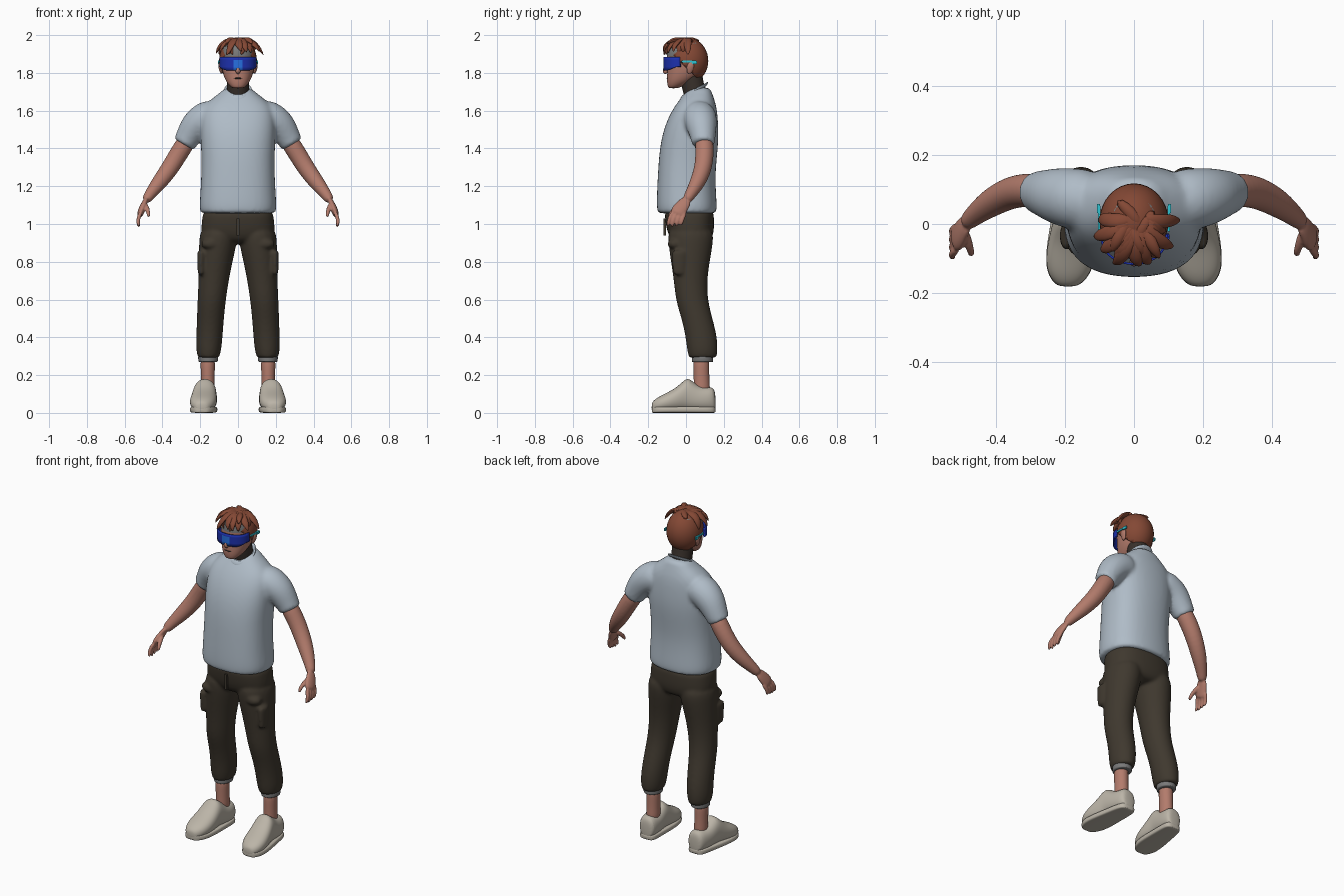
import bpy, bmesh, math, random
from mathutils import Vector

if "Cube" in bpy.data.objects:
    bpy.data.objects.remove(bpy.data.objects["Cube"])
random.seed(4)


def material(name, r, g, b):
    m = bpy.data.materials.new(name)
    m.use_nodes = True
    m.diffuse_color = (r, g, b, 1)
    m.node_tree.nodes["Principled BSDF"].inputs["Base Color"].default_value = (r, g, b, 1)
    return m


SKIN = material("skin", .45, .20, .15)
HAIR = material("auburn hair", .23, .065, .035)
SHIRT = material("pale blue grey cloth", .43, .50, .57)
PANTS = material("dark brown cloth", .05, .040, .028)
SHOE = material("cream leather", .50, .46, .39)
GREY = material("grey trim", .19, .19, .19)
DARK = material("dark neck", .04, .03, .024)
BLUE = material("deep blue lens", .012, .03, .42)
LIGHT = material("bright blue lens", .02, .16, .75)
CYAN = material("cyan frame", .03, .55, .65)


def skin_rings(bm, rings):
    """Bridge closed loops of points and cap both ends."""
    loops = [[bm.verts.new(p) for p in r] for r in rings]
    n = len(loops[0])
    for a, b in zip(loops, loops[1:]):
        for i in range(n):
            bm.faces.new((a[i], a[(i + 1) % n], b[(i + 1) % n], b[i]))
    bm.faces.new(loops[0][::-1])
    bm.faces.new(loops[-1])


def oval(c, u, v, power=2, n=16):
    pts = []
    for i in range(n):
        a = math.tau * i / n
        s, t = math.cos(a), math.sin(a)
        pts.append(Vector(c) + u * math.copysign(abs(s) ** (2 / power), s)
                   + v * math.copysign(abs(t) ** (2 / power), t))
    return pts


def stack(bm, rows, power=2):
    """Level rings: x, front y, back y, z, half width."""
    skin_rings(bm, [oval((x, (f + b) / 2, z), Vector((w, 0, 0)), Vector((0, (b - f) / 2, 0)), power)
                    for x, f, b, z, w in rows])


def tube(bm, path, flat=1.0, ref=(0, 1, 0), n=12):
    """Rings across a path of x, y, z, radius."""
    pts = [Vector(p[:3]) for p in path]
    rings = []
    for i, p in enumerate(pts):
        t = (pts[min(i + 1, len(pts) - 1)] - pts[max(i - 1, 0)]).normalized()
        u = t.cross(Vector(ref)).normalized()
        v = t.cross(u)
        rings.append(oval(p, u * path[i][3] * flat, v * path[i][3], 2, n))
    skin_rings(bm, rings)


def block(bm, centre, size):
    made = bmesh.ops.create_cube(bm, size=1)["verts"]
    bmesh.ops.scale(bm, vec=size, verts=made)
    bmesh.ops.translate(bm, vec=centre, verts=made)


def finish(name, bm, *mats, mirror=False, sub=2, fuse=0, thick=0, rule=None):
    bmesh.ops.recalc_face_normals(bm, faces=bm.faces)
    me = bpy.data.meshes.new(name)
    bm.to_mesh(me)
    bm.free()
    ob = bpy.data.objects.new(name, me)
    bpy.context.collection.objects.link(ob)
    for m in mats:
        me.materials.append(m)
    for f in me.polygons:
        if rule:
            f.material_index = rule(f.center)
    if mirror:
        ob.modifiers.new("mirror", "MIRROR").use_mirror_merge = False
    if thick:
        ob.modifiers.new("thickness", "SOLIDIFY").thickness = thick
    if sub:
        ob.modifiers.new("round", "SUBSURF").levels = sub
        ob.modifiers["round"].render_levels = sub
    if fuse:
        r = ob.modifiers.new("fuse", "REMESH")
        r.mode, r.voxel_size, r.use_smooth_shade = "VOXEL", fuse, True
        s = ob.modifiers.new("soften", "SMOOTH")
        s.factor, s.iterations = .5, 4
    bpy.ops.object.select_all(action="DESELECT")
    ob.select_set(True)
    bpy.context.view_layer.objects.active = ob
    bpy.ops.object.shade_smooth_by_angle(angle=math.radians(50))
    return ob


# T-shirt: torso and sleeves fused into one surface
bm = bmesh.new()
stack(bm, [(0, f, b, z, w) for z, w, f, b in (
    (1.055, .198, -.148, .158), (1.062, .202, -.153, .163), (1.09, .209, -.158, .167),
    (1.16, .203, -.157, .162), (1.26, .198, -.152, .158), (1.36, .197, -.146, .167),
    (1.46, .203, -.132, .176), (1.55, .204, -.103, .172), (1.62, .19, -.065, .164),
    (1.665, .14, -.03, .15), (1.70, .09, -.002, .137), (1.725, .068, .025, .128))], 2.4)
for s in (1, -1):
    tube(bm, [(s * x, y, z, r) for x, y, z, r in (
        (.10, .065, 1.575, .09), (.17, .072, 1.565, .095), (.225, .082, 1.525, .086), (.262, .09, 1.465, .07),
        (.283, .092, 1.428, .063), (.288, .092, 1.42, .062))])
finish("t_shirt", bm, SHIRT, fuse=.011)

# Ribbed collar
bm = bmesh.new()
loop = [Vector((.068 * math.cos(a), .043 - .066 * math.sin(a), 1.705 - .035 * math.sin(a)))
        for a in (math.tau * i / 24 for i in range(24))]
hoops = []
for i, p in enumerate(loop):
    out = (p - Vector((0, .043, 1.705))).normalized()
    hoops.append([bm.verts.new(q) for q in oval(p, out * .008, Vector((0, .006, .013)), 2, 8)])
for i in range(24):
    a, b = hoops[i], hoops[(i + 1) % 24]
    for j in range(8):
        bm.faces.new((a[j], a[(j + 1) % 8], b[(j + 1) % 8], b[j]))
finish("shirt_collar", bm, SHIRT, sub=1)

# Cargo trousers: hips, legs and pockets fused
bm = bmesh.new()
stack(bm, [(0, -.115, .147, 1.085, .185), (0, -.115, .15, 1.04, .192), (0, -.105, .152, .97, .2),
           (0, -.085, .14, .92, .19), (0, -.05, .11, .895, .15)], 2.5)
for s in (1, -1):
    stack(bm, [(s * x, f, b, z, w) for x, f, b, z, w in (
        (.1, -.1, .15, 1.0, .1), (.106, -.097, .147, .9, .103), (.12, -.08, .125, .79, .09),
        (.13, -.065, .113, .69, .081), (.14, -.055, .118, .59, .076), (.146, -.025, .142, .5, .073),
        (.151, -.005, .165, .41, .071), (.155, .003, .17, .34, .069), (.156, .012, .165, .3, .06),
        (.156, .015, .16, .29, .055))])
    tube(bm, [(s * .196, -.035, z, r) for z, r in ((.73, .03), (.74, .038), (.85, .043), (.86, .04))], .5, (0, 1, 0))
    block(bm, (s * .145, -.06, .895), (.12, .09, .07))
finish("cargo_trousers", bm, PANTS, fuse=.009)

# Waistband front and fly seam
bm = bmesh.new()
block(bm, (0, -.113, .985), (.014, .012, .09))
finish("fly", bm, PANTS, sub=0)

# Trouser cuffs and bare ankles
bm = bmesh.new()
stack(bm, [(.158, .03, .145, z, w) for z, w in ((.268, .047), (.272, .053), (.297, .055), (.31, .05))])
finish("trouser_cuff", bm, GREY, mirror=True)
bm = bmesh.new()
stack(bm, [(.16, .036, .125, .31, .042), (.16, .04, .123, .22, .037), (.16, .04, .126, .15, .037),
           (.16, .04, .13, .1, .04)])
finish("ankle", bm, SKIN, mirror=True)

# Shoes: rings from heel to toe, plus a flat sole
bm = bmesh.new()
for rows, low, power in ((((.157, .03, .1), (.145, .05, .14), (.105, .058, .135), (.06, .06, .145), (.015, .061, .188),
                     (-.01, .064, .175), (-.05, .07, .135), (-.1, .073, .108), (-.145, .062, .086),
                     (-.172, .04, .066), (-.182, .022, .05)), .008, 2.3),
                   (((.158, .03, .032), (.14, .055, .034), (.05, .062, .034), (-.06, .074, .034),
                     (-.13, .07, .034), (-.168, .047, .034), (-.182, .025, .032)), 0, 5)):
    skin_rings(bm, [oval((.176 - .09 * y, y, (low + h) / 2), Vector((w, 0, 0)),
                         Vector((0, 0, (h - low) / 2)), power) for y, w, h in rows])
finish("shoe", bm, SHOE, mirror=True)

# Arms and hands fused
bm = bmesh.new()
tube(bm, [(.25, .093, 1.47, .052), (.31, .1, 1.38, .051), (.36, .092, 1.295, .049), (.42, .06, 1.215, .043),
          (.468, .022, 1.155, .03), (.49, 0, 1.12, .026)])
tube(bm, [(.483, .008, 1.135, .027), (.498, -.012, 1.105, .037), (.512, -.04, 1.07, .043),
          (.52, -.05, 1.045, .038)], .45)
for i in range(4):
    y = -.083 + .023 * i
    tube(bm, [(.513, y + .012, 1.065, .012), (.526, y - .002, 1.035, .012),
              (.531, y - .01, 1.008, .011), (.523, y - .015, .982 + .005 * abs(i - 1), .008)], n=8)
tube(bm, [(.494, -.02, 1.105, .016), (.482, -.052, 1.085, .014), (.474, -.08, 1.06, .012),
          (.472, -.092, 1.035, .009)], n=8)
finish("arm", bm, SKIN, mirror=True, fuse=.005)

# Neck
bm = bmesh.new()
tube(bm, [(0, .06, 1.64, .064), (0, .045, 1.7, .061), (0, .03, 1.76, .062), (0, .025, 1.82, .06)])
finish("neck", bm, DARK)

# Head with a grey upper forehead
bm = bmesh.new()
stack(bm, [(0, f, b, z, w) for z, w, f, b in (
    (1.718, .026, -.09, -.045), (1.728, .042, -.097, -.02), (1.752, .063, -.102, .03), (1.785, .078, -.102, .075),
    (1.82, .086, -.1, .095), (1.86, .089, -.102, .102), (1.885, .09, -.104, .104), (1.925, .087, -.1, .1),
    (1.96, .068, -.075, .08), (1.98, .035, -.04, .045))], 2.2)
finish("head", bm, SKIN, GREY, rule=lambda c: int(c.z > 1.885))

# Nose, mouth and ears
bm = bmesh.new()
tube(bm, [(0, -.1, 1.85, .009), (0, -.108, 1.825, .012), (0, -.113, 1.808, .015), (0, -.101, 1.797, .01)])
finish("nose", bm, SKIN)
bm = bmesh.new()
tube(bm, [(-.027, -.094, 1.771, .002), (0, -.103, 1.772, .004), (.027, -.094, 1.771, .002)], ref=(0, 0, 1))
finish("mouth", bm, DARK)
bm = bmesh.new()
tube(bm, [(.086, .015, 1.795, .011), (.092, .02, 1.815, .017), (.096, .025, 1.84, .021), (.092, .025, 1.86, .012)], .5)
finish("ear", bm, SKIN, mirror=True)

# Wraparound visor: deep blue with a bright centre, slanted lower corners
bm = bmesh.new()
cols = []
for i in range(25):
    a = math.radians(-178 + 176 * i / 24)
    x, y = .098 * math.cos(a), -.025 - .094 * math.sin(-a) ** .8
    side = abs(x) / .098
    cols.append([bm.verts.new((x, y, z)) for z in (1.812 + .022 * side ** 6, 1.832, 1.868, 1.883)])
for a, b in zip(cols, cols[1:]):
    for j in range(3):
        bm.faces.new((a[j], b[j], b[j + 1], a[j + 1]))
finish("visor", bm, BLUE, LIGHT, sub=0, thick=.006, rule=lambda c: int(abs(c.x) < .024 and c.z < 1.87))
bm = bmesh.new()
block(bm, (.101, .015, 1.86), (.008, .075, .009))
block(bm, (.103, .045, 1.856), (.008, .025, .016))
finish("visor_temple", bm, CYAN, mirror=True, sub=0)

# Hair cap, trimmed along a hairline sloping down to the nape
bm = bmesh.new()
bmesh.ops.create_uvsphere(bm, u_segments=32, v_segments=20, radius=1)
bmesh.ops.scale(bm, vec=(.1, .11, .122), verts=bm.verts)
bmesh.ops.translate(bm, vec=(0, .008, 1.864), verts=bm.verts)
bmesh.ops.bisect_plane(bm, geom=bm.verts[:] + bm.edges[:] + bm.faces[:], plane_co=(0, -.1, 1.925),
                       plane_no=(0, .175, .18), clear_inner=True)
finish("hair_cap", bm, HAIR, sub=0, thick=.012)

# Locks sweep from the crown over the brow and temples
bm = bmesh.new()
for i in range(15):
    a = math.radians(-185 + 190 * i / 14 + random.uniform(-5, 5))
    dx, dy = math.cos(a), math.sin(a)
    drop = random.uniform(-.01, .014)
    twist = .022 * math.sin(i * 1.9)
    tube(bm, [(.012 + .015 * dx, .015 + .015 * dy, 1.972, .02), (.05 * dx, .055 * dy, 1.977, .025),
              (.084 * dx + twist * .5, .095 * dy, 1.955, .024),
              (.099 * dx + twist, .118 * dy, 1.925 + drop, .016),
              (.1 * dx + twist * 1.6, .121 * dy, 1.9 + drop, .003)], .55, (-dy, dx, .3), 8)
# Raised quiff on top
for x, y, lean in ((-.035, -.03, -.03), (.0, -.045, .03), (.04, -.05, .035), (.03, -.01, -.03), (-.01, .02, .04)):
    tube(bm, [(x - lean, y + .05, 1.965, .012), (x, y + .015, 1.977, .022), (x + lean * .6, y - .025, 1.975, .02),
              (x + lean, y - .052, 1.953, .004)], .7, (1, 0, .2), 8)
finish("hair_locks", bm, HAIR, sub=1)
